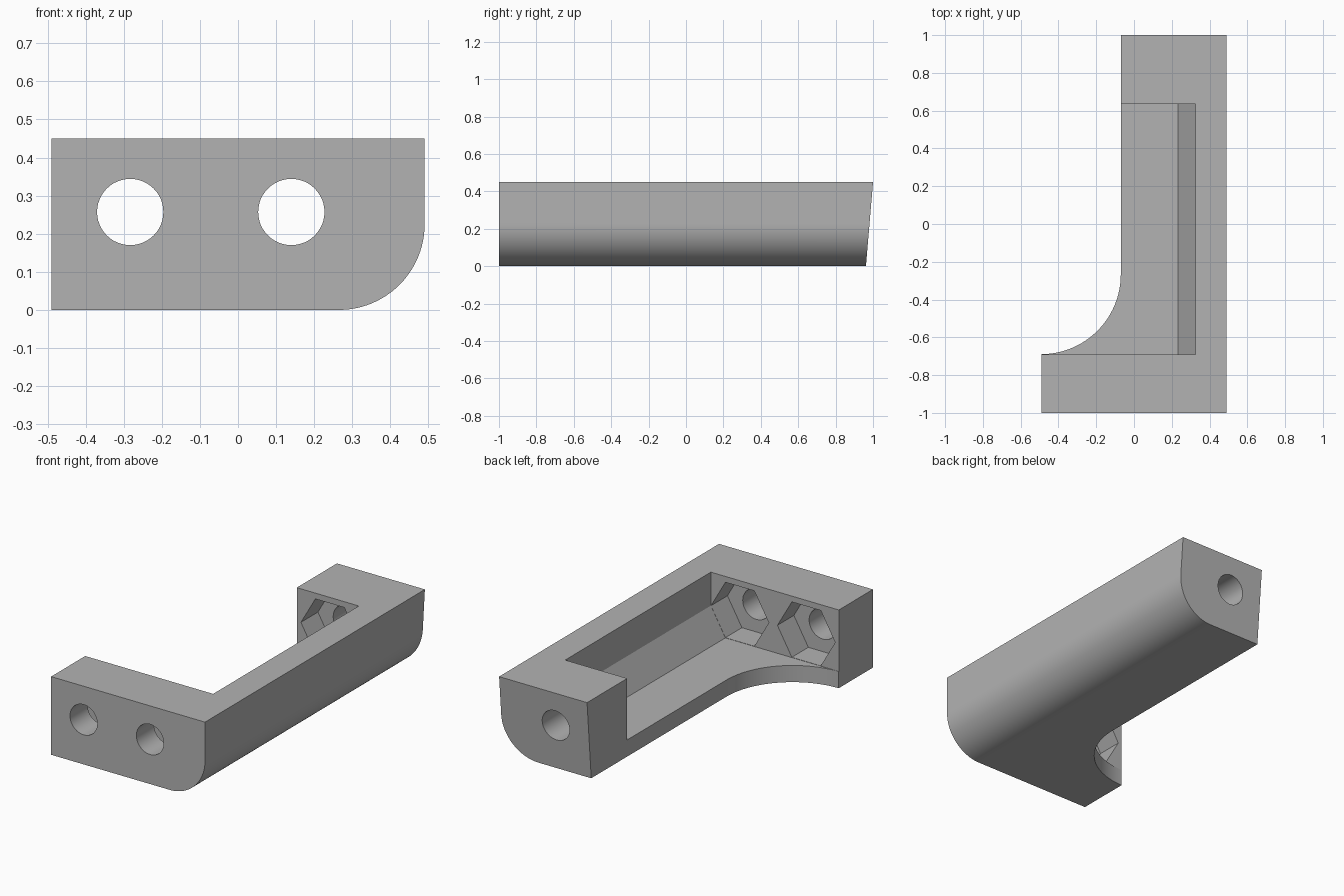
import bpy, bmesh, math
from mathutils import Vector

if "Cube" in bpy.data.objects:
    bpy.data.objects.remove(bpy.data.objects["Cube"])

HOLE_Z, HOLE_R = 0.257, 0.087
HEX_R = 0.184
FLOOR = 0.096
WALL_Y0, WALL_Y1 = -0.69, 0.635

grey = bpy.data.materials.new("grey plastic")
grey.diffuse_color = (0.45, 0.45, 0.45, 1)
grey.use_nodes = True
grey.node_tree.nodes["Principled BSDF"].inputs["Base Color"].default_value = grey.diffuse_color


def prism(name, pts, axis, a, b):
    """Extrude a closed outline: axis 'y' takes (x, z), axis 'z' takes (x, y)."""
    bm = bmesh.new()
    at = (lambda p, t: (p[0], t, p[1])) if axis == 'y' else (lambda p, t: (p[0], p[1], t))
    lo = [bm.verts.new(at(p, a)) for p in pts]
    hi = [bm.verts.new(at(p, b)) for p in pts]
    bm.faces.new(lo)
    bm.faces.new(hi)
    for i in range(len(pts)):
        j = (i + 1) % len(pts)
        bm.faces.new((lo[i], lo[j], hi[j], hi[i]))
    bmesh.ops.recalc_face_normals(bm, faces=bm.faces)
    me = bpy.data.meshes.new(name)
    bm.to_mesh(me)
    bm.free()
    me.materials.append(grey)
    ob = bpy.data.objects.new(name, me)
    bpy.context.collection.objects.link(ob)
    return ob


def arc(cx, cy, r, a0, a1, n):
    return [(cx + r * math.cos(math.radians(a0 + (a1 - a0) * i / n)),
             cy + r * math.sin(math.radians(a0 + (a1 - a0) * i / n))) for i in range(n + 1)]


# Bar with one rounded lower edge and a slanted back end
profile = [(-0.49, 0), *arc(0.265, 0.225, 0.225, -90, 0, 24), (0.49, 0.45), (-0.49, 0.45)]
bracket = prism("bracket", profile, 'y', -1, 1)
for v in bracket.data.vertices:
    if v.co.y > 0:
        v.co.y = 0.962 + 0.038 * v.co.z / 0.45

cutters = []
# Side cut that leaves the wide front plate and the curved floor
side = [(-0.7, -0.689), *arc(-0.492, -0.267, 0.422, -90, 0, 32), (-0.07, 1.2), (-0.7, 1.2)]
cutters.append(prism("side_cut", side, 'z', -0.2, 0.7))
# Open pocket with a sloped lower wall
pocket = [(-0.7, FLOOR), (0.2325, FLOOR), (0.325, HOLE_Z), (0.325, 0.7), (-0.7, 0.7)]
cutters.append(prism("pocket_cut", pocket, 'y', WALL_Y0, WALL_Y1))
# Screw holes and hexagonal nut recesses
for x, hole, recess in ((-0.283, (-1.2, -0.5), (-0.84, -0.6)),
                        (0.14, (-1.2, -0.5), (-0.84, -0.6)),
                        (0.14, (0.5, 1.2), (0.55, 0.79))):
    cutters.append(prism("nut_cut", arc(x, HOLE_Z, HEX_R, 0, 300, 5), 'y', *recess))
    cutters.append(prism("hole_cut", arc(x, HOLE_Z, HOLE_R, 0, 352.5, 47), 'y', *hole))

bpy.context.view_layer.objects.active = bracket
for c in cutters:
    c.hide_render = True
    mod = bracket.modifiers.new("cut", 'BOOLEAN')
    mod.operation = 'DIFFERENCE'
    mod.solver = 'EXACT'
    mod.object = c
    bpy.ops.object.modifier_apply(modifier=mod.name)
for c in cutters:
    bpy.data.objects.remove(c)

bpy.ops.object.select_all(action='DESELECT')
bracket.select_set(True)
bpy.ops.object.shade_smooth_by_angle(angle=math.radians(25))
